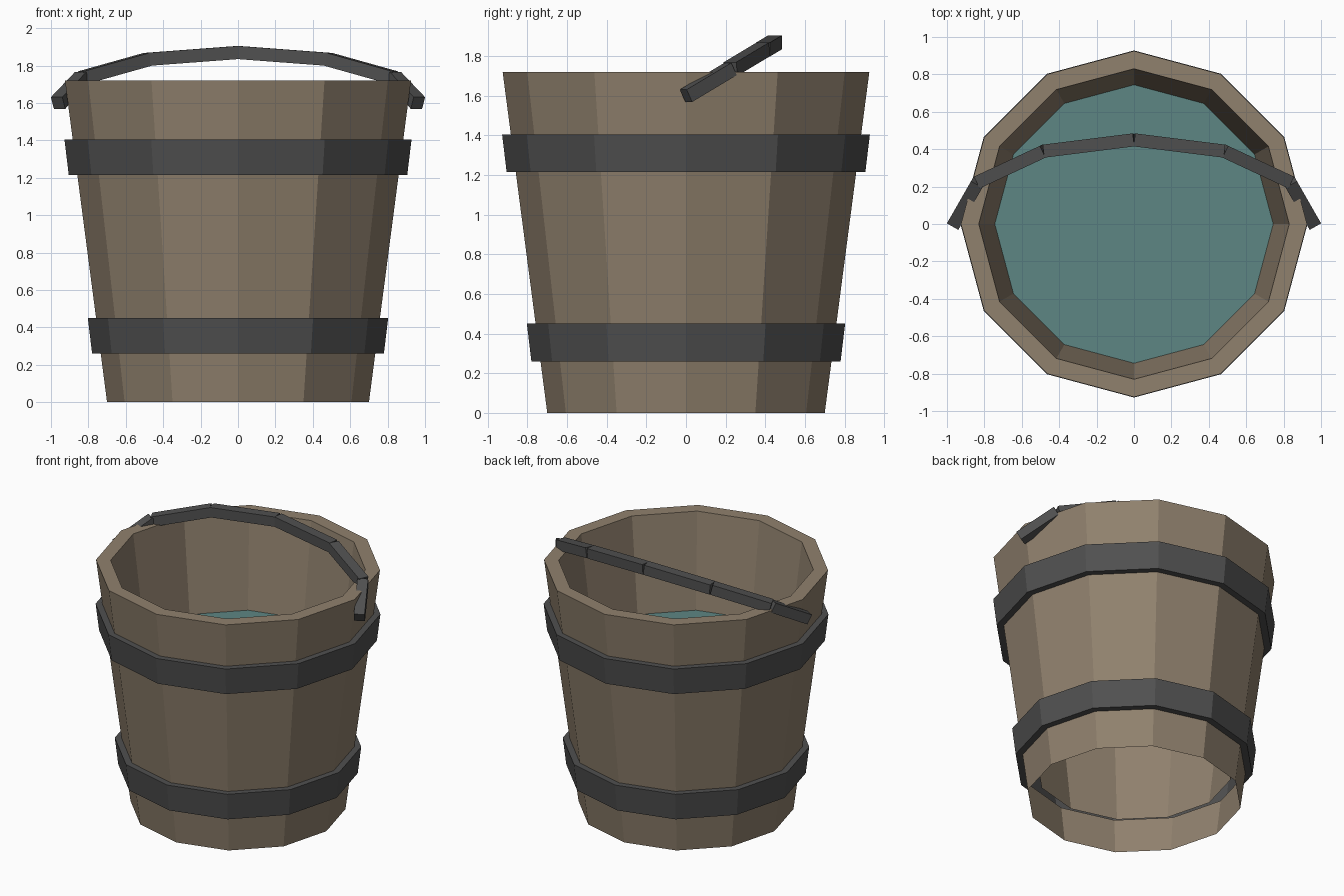
import bpy
from math import sin, cos, pi
from mathutils import Vector, Matrix

if "Cube" in bpy.data.objects:
    bpy.data.objects.remove(bpy.data.objects["Cube"])

SIDES = 12


def material(name, rgb):
    m = bpy.data.materials.new(name)
    m.diffuse_color = (*rgb, 1)
    m.use_nodes = True
    m.node_tree.nodes["Principled BSDF"].inputs["Base Color"].default_value = m.diffuse_color
    return m


WOOD = material("wood", (0.28, 0.22, 0.155))
METAL = material("dark_metal", (0.08, 0.08, 0.08))
WATER = material("water", (0.11, 0.24, 0.23))


def add_object(name, verts, faces, mat):
    mesh = bpy.data.meshes.new(name)
    mesh.from_pydata(verts, [], faces)
    mesh.materials.append(mat)
    ob = bpy.data.objects.new(name, mesh)
    bpy.context.collection.objects.link(ob)
    return ob


def lathe(name, profile, mat):
    """Spin an open (radius, height) profile into a 12-sided shell."""
    verts = [(r * cos(2 * pi * j / SIDES), r * sin(2 * pi * j / SIDES), z)
             for r, z in profile for j in range(SIDES)]
    faces = []
    for i in range(len(profile) - 1):
        for j in range(SIDES):
            k = (j + 1) % SIDES
            a, b = i * SIDES, (i + 1) * SIDES
            faces.append((a + j, a + k, b + k, b + j))
    return add_object(name, verts, faces, mat)


def wall(z):
    """Outer wall radius at a height."""
    return 0.70 + 0.225 * z / 1.72


# Staves: wood between the hoops, top strip folds over the rim into the lining
hoops = {"lower_hoop": (0.26, 0.45), "upper_hoop": (1.215, 1.405)}
lathe("lower_staves", [(wall(0), 0), (wall(0.26), 0.26)], WOOD)
lathe("middle_staves", [(wall(0.45), 0.45), (wall(1.215), 1.215)], WOOD)
lathe("rim_and_lining", [(wall(1.405), 1.405), (wall(1.72), 1.72),
                         (0.83, 1.72), (0.637, 0.21)], WOOD)

# Metal hoops standing proud of the wall
for name, (lo, hi) in hoops.items():
    lathe(name, [(wall(lo), lo), (wall(lo) + 0.046, lo),
                 (wall(hi) + 0.044, hi), (wall(hi), hi)], METAL)

# Water surface
ring = [(0.745 * cos(2 * pi * j / SIDES), 0.745 * sin(2 * pi * j / SIDES), 1.05)
        for j in range(SIDES)]
add_object("water", ring, [tuple(range(SIDES))], WATER)

# Handle: six straight bars along a tilted half ellipse
path = [Vector((0.962 * cos(t), 0.45 * sin(t), 1.60 + 0.27 * sin(t)))
        for t in (pi * i / 6 for i in range(7))]
verts, faces = [], []
for p, q in zip(path, path[1:]):
    d = (q - p).normalized()
    side = d.cross(Vector((0, 0, 1))).normalized() * 0.035
    up = side.cross(d).normalized() * 0.035
    n = len(verts)
    for c in (p, q):
        verts += [c - side - up, c + side - up, c + side + up, c - side + up]
    faces += [(n, n + 1, n + 2, n + 3), (n + 7, n + 6, n + 5, n + 4)]
    for i in range(4):
        j = (i + 1) % 4
        faces.append((n + j, n + i, n + 4 + i, n + 4 + j))
add_object("handle", verts, faces, METAL)
